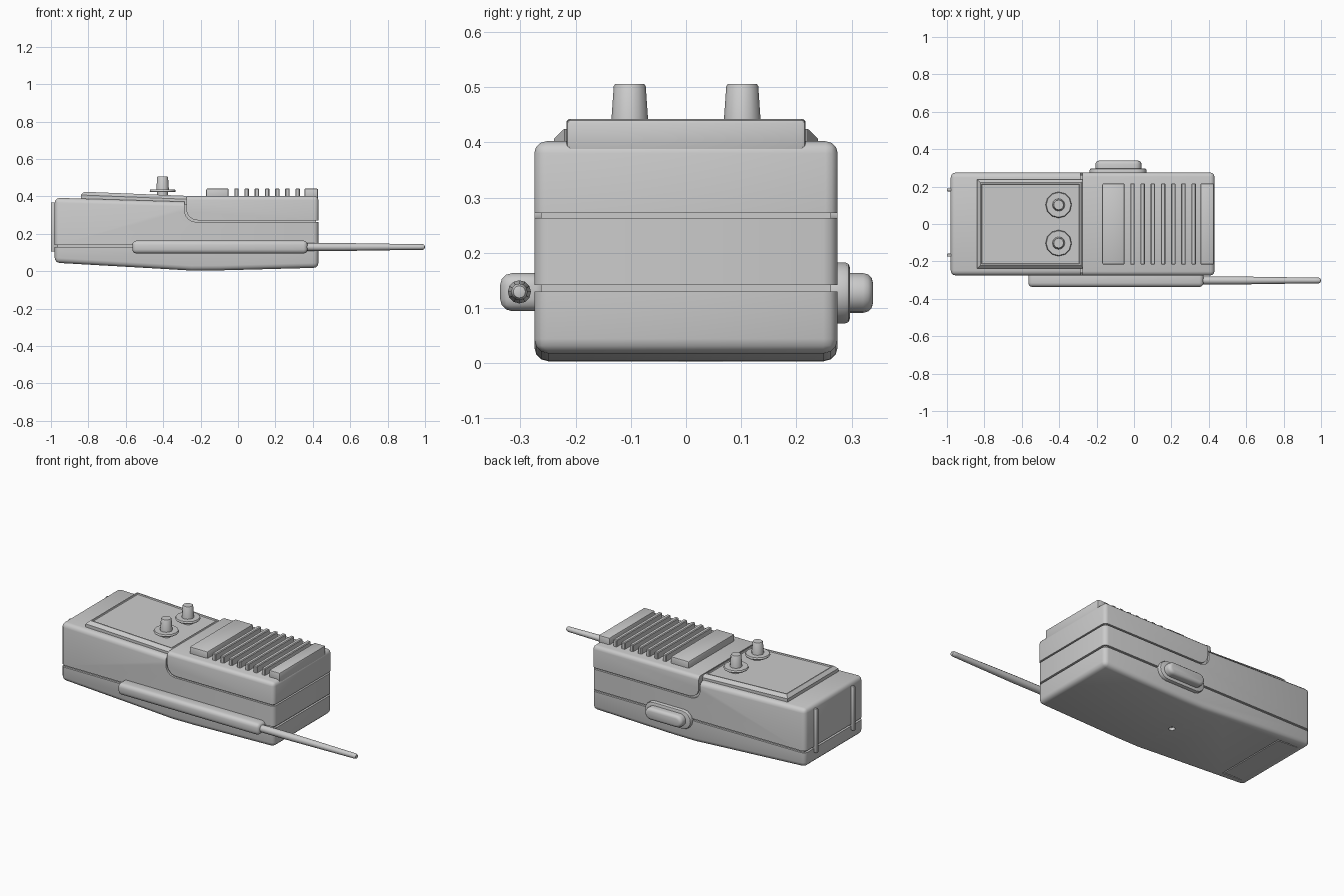
import bpy, bmesh, math
from mathutils import Matrix, Vector

cube = bpy.data.objects.get("Cube")
if cube:
    bpy.data.objects.remove(cube, do_unlink=True)

grey = bpy.data.materials.new("light_grey_plastic")
grey.use_nodes = True
grey.diffuse_color = (0.6, 0.6, 0.6, 1)
grey.node_tree.nodes["Principled BSDF"].inputs["Base Color"].default_value = (0.6, 0.6, 0.6, 1)
parts = []


def finish(name, bm):
    bmesh.ops.recalc_face_normals(bm, faces=bm.faces)
    mesh = bpy.data.meshes.new(name)
    bm.to_mesh(mesh)
    bm.free()
    mesh.materials.append(grey)
    ob = bpy.data.objects.new(name, mesh)
    bpy.context.collection.objects.link(ob)
    parts.append(ob)
    return ob


def soften(bm, width, segments=3):
    """Round every clearly angled edge."""
    if width:
        bmesh.ops.recalc_face_normals(bm, faces=bm.faces)
        edges = [e for e in bm.edges if e.calc_face_angle(0) > 0.4]
        bmesh.ops.bevel(bm, geom=edges, offset=width, segments=segments,
                        profile=0.5, affect='EDGES', clamp_overlap=True)


def prism(name, profile, y0, y1, bevel=0.0, segments=3):
    """Extrude an x-z profile along y."""
    bm = bmesh.new()
    face = bm.faces.new([bm.verts.new((x, y0, z)) for x, z in profile])
    ext = bmesh.ops.extrude_face_region(bm, geom=[face])
    moved = [g for g in ext["geom"] if isinstance(g, bmesh.types.BMVert)]
    bmesh.ops.translate(bm, verts=moved, vec=(0, y1 - y0, 0))
    soften(bm, bevel, segments)
    return finish(name, bm)


def box(name, x, y, z, bevel=0.0, segments=3):
    profile = [(x[0], z[0]), (x[1], z[0]), (x[1], z[1]), (x[0], z[1])]
    return prism(name, profile, y[0], y[1], bevel, segments)


def lathe(name, profile, origin, axis='Z', sides=12):
    """Spin (radius, height) points around an axis."""
    bm = bmesh.new()
    verts = [bm.verts.new((r, 0, h)) for r, h in profile]
    edges = [bm.edges.new(p) for p in zip(verts, verts[1:])]
    bmesh.ops.spin(bm, geom=verts + edges, cent=(0, 0, 0), axis=(0, 0, 1),
                   angle=math.tau, steps=sides)
    bmesh.ops.remove_doubles(bm, verts=bm.verts, dist=1e-4)
    turn = Matrix.Rotation(math.pi / 2, 4, 'Y') if axis == 'X' else Matrix()
    bmesh.ops.transform(bm, matrix=Matrix.Translation(origin) @ turn, verts=bm.verts)
    return finish(name, bm)


def stadium(cx, cz, half, r, steps=8):
    """Pill outline in x-z."""
    pts = []
    for side, start in ((1, -math.pi / 2), (-1, math.pi / 2)):
        for i in range(steps + 1):
            a = start + math.pi * i / steps
            pts.append((cx + side * (half - r) + r * math.cos(a), cz + r * math.sin(a)))
    return pts


def cut(ob, cutter, operation='DIFFERENCE'):
    mod = ob.modifiers.new("cut", 'BOOLEAN')
    mod.operation, mod.object, mod.solver = operation, cutter, 'EXACT'
    bpy.context.view_layer.update()
    result = bpy.data.meshes.new_from_object(
        ob.evaluated_get(bpy.context.evaluated_depsgraph_get()))
    ob.modifiers.clear()
    ob.data = result
    parts.remove(cutter)
    bpy.data.objects.remove(cutter, do_unlink=True)


def cap_region(name, gap):
    """Area above the curved cap seam."""
    r, x, z = 0.06, -0.285 + gap, 0.263 + gap
    arc = [(x + r - r * math.cos(a), z + r - r * math.sin(a))
           for a in (math.pi / 2 * i / 6 for i in range(7))]
    return prism(name, [(x, 0.7)] + arc + [(0.7, z), (0.7, 0.7)], -0.5, 0.5)


# Main shell, with cap seam, belt groove, battery door and screw hole
W = 0.275
shell = prism("main_shell", [(-0.98, 0.045), (-0.4, 0.012), (-0.25, 0.003), (-0.1, 0.004),
                             (0.43, 0.018), (0.43, 0.35), (-0.98, 0.392)], -W, W, 0.026)
cut(shell, cap_region("seam_cutter", 0))
cut(shell, box("belt_cutter", (-1.2, 0.7), (-0.5, 0.5), (0.13, 0.141)))
cut(shell, box("door_cutter", (-0.805, -0.798), (-0.225, 0.225), (-0.1, 0.043)))
for y in (-0.225, 0.225):
    cut(shell, box("door_side_cutter", (-1.1, -0.798), (y - 0.003, y + 0.003), (-0.1, 0.043)))
cut(shell, lathe("screw_cutter", [(0, -0.05), (0.018, -0.05), (0.018, 0.02), (0, 0.02)],
                 (-0.26, 0, 0)))
box("groove_core", (-0.966, 0.418), (0.012 - W, W - 0.012), (0.06, 0.36))

# Raised cap over the antenna end
cap = box("upper_cap", (-0.55, 0.43), (-W, W), (0.1, 0.402), 0.022)
cut(cap, cap_region("cap_cutter", 0.009), 'INTERSECT')

# Speaker grille: front block, slats, end block
box("grille_block", (-0.17, -0.05), (-0.217, 0.217), (0.38, 0.442), 0.008, 2)
for i in range(7):
    x = -0.008 + i * 0.0545
    box(f"grille_slat_{i + 1}", (x - 0.012, x + 0.012), (-0.217, 0.217), (0.38, 0.442), 0.004, 1)
box("grille_end_block", (0.355, 0.428), (-0.217, 0.217), (0.38, 0.442), 0.008, 2)

# Sloping control panel with chamfered rim and recessed centre
bm = bmesh.new()
bmesh.ops.create_cube(bm, size=1)
bmesh.ops.scale(bm, vec=(0.575, 0.478, 0.08), verts=bm.verts)
bmesh.ops.translate(bm, vec=(-0.5525, 0, 0.385), verts=bm.verts)
rim = [e for e in bm.edges if all(v.co.z > 0.4 for v in e.verts)]
bmesh.ops.bevel(bm, geom=rim, offset=0.018, segments=1, affect='EDGES')
bm.normal_update()
top = max(bm.faces, key=lambda f: f.calc_center_median().z)
bmesh.ops.inset_region(bm, faces=[top], thickness=0.01)
bmesh.ops.inset_region(bm, faces=[top], thickness=0.004, depth=-0.006)
for v in bm.verts:
    v.co.z -= (v.co.x + 0.84) * 0.04
finish("control_panel", bm)

# Two knobs with collars
for name, y in (("right_knob", -0.102), ("left_knob", 0.102)):
    lathe(name + "_collar", [(0, 0.38), (0.03, 0.38), (0.03, 0.422), (0.066, 0.422), (0.07, 0.427),
                             (0.066, 0.436), (0, 0.436)], (-0.403, y, 0), sides=12)
    lathe(name, [(0, 0.43), (0.034, 0.43), (0.029, 0.502), (0.026, 0.506), (0, 0.506)],
          (-0.403, y, 0), sides=12)

# Push-to-talk button on the back side
prism("button_surround", stadium(-0.085, 0.127, 0.152, 0.055), 0.25, 0.297, 0.008, 2)
prism("side_button", stadium(-0.083, 0.127, 0.123, 0.036), 0.26, 0.339, 0.018, 3)

# Antenna holder and rod
box("antenna_holder", (-0.565, 0.372), (-0.337, -0.25), (0.094, 0.163), 0.022, 3)
lathe("antenna_rod", [(0, -0.03), (0.021, -0.03), (0.021, 0.2), (0.015, 0.6), (0.015, 0.618),
                      (0.011, 0.627), (0, 0.63)], (0.37, -0.302, 0.129), 'X', 12)

# Rails on the plain end
for name, y in (("right_end_rail", -0.167), ("left_end_rail", 0.183)):
    box(name, (-1.0, -0.96), (y - 0.008, y + 0.008), (0.105, 0.368), 0.004, 2)

# Smooth shading with crisp edges
bpy.ops.object.select_all(action='DESELECT')
for ob in parts:
    ob.select_set(True)
bpy.context.view_layer.objects.active = shell
bpy.ops.object.shade_smooth_by_angle(angle=math.radians(35))
